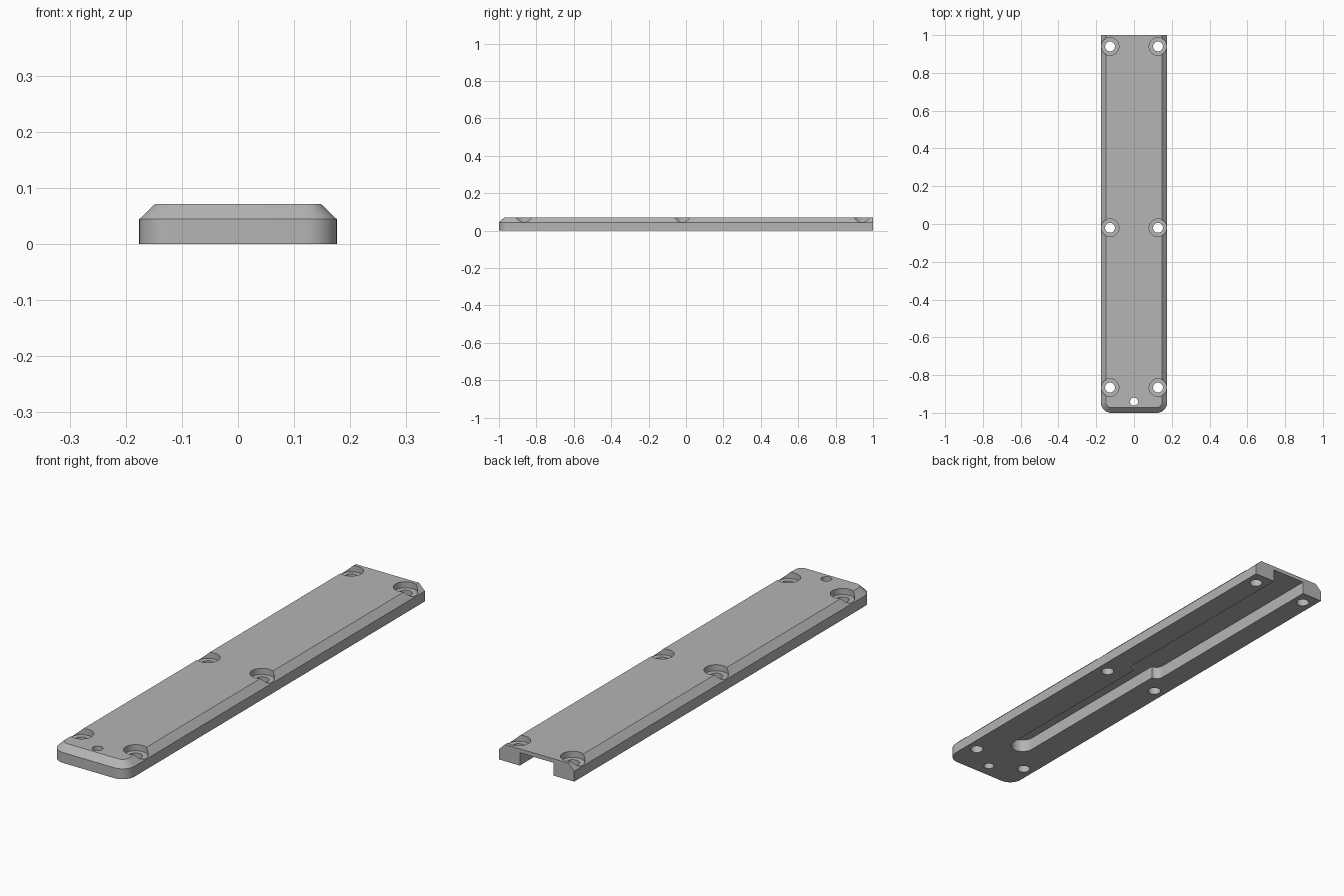
import bpy, bmesh
from math import pi, cos, sin

cube = bpy.data.objects.get("Cube")
if cube:
    bpy.data.objects.remove(cube, do_unlink=True)

HALF_W, SHOULDER, TOP, BEVEL, CORNER = 0.176, 0.044, 0.071, 0.028, 0.056

grey = bpy.data.materials.new("plain grey")
grey.use_nodes = True
colour = (0.46, 0.46, 0.46, 1)
grey.diffuse_color = colour
grey.node_tree.nodes["Principled BSDF"].inputs["Base Color"].default_value = colour


def arc(cx, cy, r, start, end, n=12):
    """Points along an arc, angles in units of pi."""
    angles = [pi * (start + (end - start) * i / n) for i in range(n + 1)]
    return [(cx + r * cos(a), cy + r * sin(a)) for a in angles]


def loft(name, layers):
    """Solid through stacked outlines, each given as (points, z)."""
    bm = bmesh.new()
    rings = [[bm.verts.new((x, y, z)) for x, y in pts] for pts, z in layers]
    bm.faces.new(rings[0][::-1])
    bm.faces.new(rings[-1])
    count = len(rings[0])
    for low, high in zip(rings, rings[1:]):
        for i in range(count):
            j = (i + 1) % count
            bm.faces.new((low[i], low[j], high[j], high[i]))
    bmesh.ops.recalc_face_normals(bm, faces=bm.faces)
    mesh = bpy.data.meshes.new(name)
    bm.to_mesh(mesh)
    bm.free()
    mesh.materials.append(grey)
    obj = bpy.data.objects.new(name, mesh)
    bpy.context.collection.objects.link(obj)
    return obj


def cylinder(name, x, y, r, z0, z1):
    circle = arc(x, y, r, 0, 2, 40)[:-1]
    return loft(name, [(circle, z0), (circle, z1)])


def outline(inset):
    """Plate outline with two rounded front corners and a square back."""
    w, r = HALF_W - inset, CORNER - inset
    cx, cy = HALF_W - CORNER, CORNER - 1
    return [(w, 1), (-w, 1)] + arc(-cx, cy, r, 1, 1.5) + arc(cx, cy, r, 1.5, 2)


# Plate with bevelled sides and front
plate = loft("cover_plate", [(outline(0), 0), (outline(0), SHOULDER), (outline(BEVEL), TOP)])

# Underside channel: wide at the back, narrow with a round end at the front
wide, narrow, step = 0.079, 0.048, 0.058
fillet = wide - narrow
channel = [(wide, 1.1), (-wide, 1.1)]
channel += arc(-narrow, step + fillet, fillet, 1, 1.5)
channel += arc(0, -0.72, narrow, 1, 2, 24)
channel += arc(narrow, step + fillet, fillet, 1.5, 2)
cutters = [loft("channel_cutter", [(channel, -0.1), (channel, 0.054)])]

# Counterbored screw holes in three pairs, and one small front hole
for y in (-0.866, -0.02, 0.94):
    for x in (-0.127, 0.127):
        cutters.append(cylinder("screw_head_cutter", x, y, 0.047, 0.045, 0.2))
        cutters.append(cylinder("screw_hole_cutter", x, y, 0.026, -0.1, 0.1))
cutters.append(cylinder("small_hole_cutter", 0, -0.94, 0.021, -0.1, 0.2))

for cutter in cutters:
    cutter.hide_render = True
    cut = plate.modifiers.new(cutter.name, "BOOLEAN")
    cut.operation, cut.solver, cut.object = "DIFFERENCE", "EXACT", cutter

# Bake the cuts and remove the cutters
depsgraph = bpy.context.evaluated_depsgraph_get()
baked = bpy.data.meshes.new_from_object(plate.evaluated_get(depsgraph))
plate.modifiers.clear()
plate.data = baked
for cutter in cutters:
    bpy.data.objects.remove(cutter, do_unlink=True)

# Smooth curves, sharp edges
bpy.ops.object.select_all(action="DESELECT")
plate.select_set(True)
bpy.context.view_layer.objects.active = plate
bpy.ops.object.shade_smooth_by_angle(angle=pi / 6)
